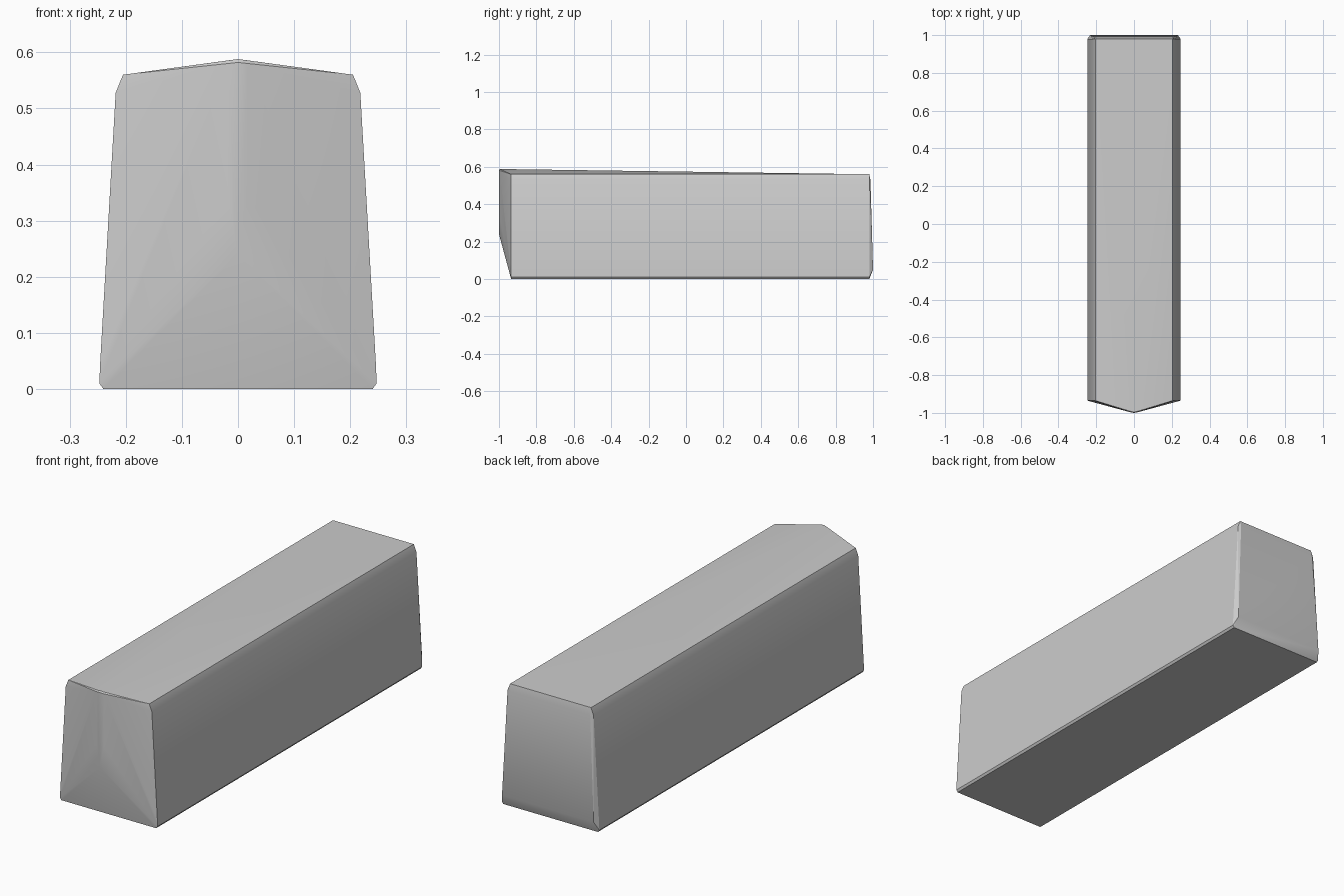
import bpy
import bmesh
import math

default = bpy.data.objects.get("Cube")
if default:
    bpy.data.objects.remove(default, do_unlink=True)

# Single plain colour
grey = bpy.data.materials.new("mid grey")
grey.use_nodes = True
colour = (0.6, 0.6, 0.6, 1)
grey.diffuse_color = colour
grey.node_tree.nodes["Principled BSDF"].inputs["Base Color"].default_value = colour

# Half cross-section (x, z): floor edge, tapered side, chamfered shoulder
section = [(0.24, 0), (0.247, 0.01), (0.246, 0.04), (0.218, 0.528), (0.205, 0.56)]
front_y, back_y = -0.935, 0.98

half = [(x, y, z) for y in (front_y, back_y) for x, z in section]

# Slightly leaning, chamfered back end
half += [(0.232, 1.0, 0.05), (0.205, 0.986, 0.53)]

# Rounded prow ridge, widening towards the top
half += [(0.0, -1.0, 0.24), (0.0, -1.0, 0.582), (0.0, -0.995, 0.588),
         (0.018, -0.997, 0.34), (0.018, -0.997, 0.58), (0.014, -0.993, 0.586),
         (0.04, -0.989, 0.46), (0.04, -0.989, 0.57), (0.034, -0.985, 0.582)]

# The body is convex, so its skin is the hull of the mirrored points
points = sorted({(side * x, y, z) for x, y, z in half for side in (-1, 1)})
bm = bmesh.new()
for p in points:
    bm.verts.new(p)
hull = bmesh.ops.convex_hull(bm, input=bm.verts)
loose = [v for v in bm.verts if not v.link_faces]
bmesh.ops.delete(bm, geom=loose, context="VERTS")
bmesh.ops.recalc_face_normals(bm, faces=bm.faces)
bmesh.ops.dissolve_limit(bm, angle_limit=math.radians(0.2), verts=bm.verts, edges=bm.edges)

mesh = bpy.data.meshes.new("bar_body")
bm.to_mesh(mesh)
bm.free()
mesh.materials.append(grey)
body = bpy.data.objects.new("bar_body", mesh)
bpy.context.collection.objects.link(body)

# Smooth the soft chamfers, keep the main edges crisp
bpy.context.view_layer.objects.active = body
body.select_set(True)
bpy.ops.object.shade_smooth_by_angle(angle=math.radians(25))
